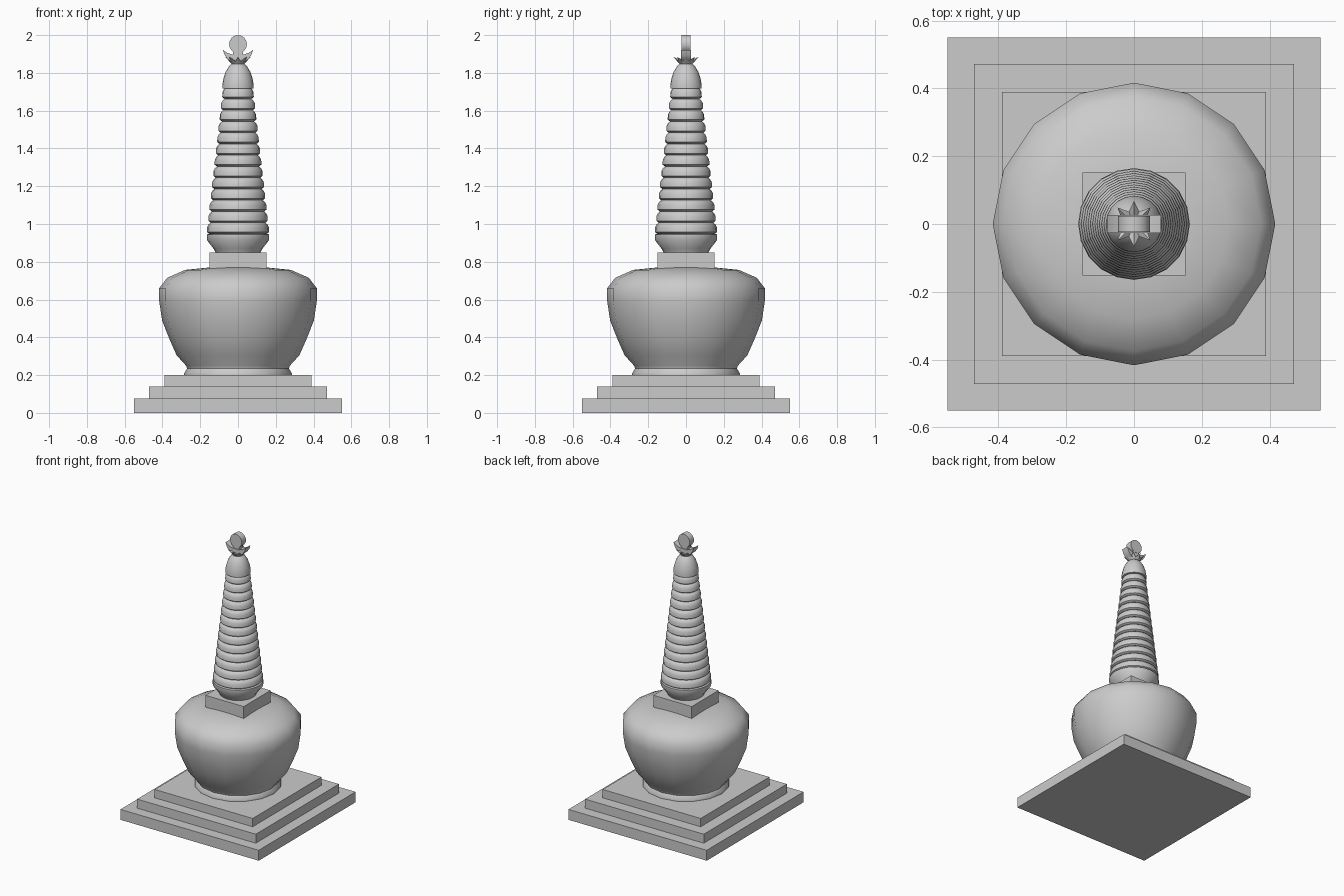
import bpy, bmesh, math

if "Cube" in bpy.data.objects:
    bpy.data.objects.remove(bpy.data.objects["Cube"])


def finish(name, bm, smooth=True):
    bmesh.ops.recalc_face_normals(bm, faces=bm.faces)
    me = bpy.data.meshes.new(name)
    bm.to_mesh(me)
    bm.free()
    ob = bpy.data.objects.new(name, me)
    bpy.context.collection.objects.link(ob)
    if smooth:
        bpy.ops.object.select_all(action='DESELECT')
        ob.select_set(True)
        bpy.context.view_layer.objects.active = ob
        bpy.ops.object.shade_smooth_by_angle(angle=math.radians(40))
    return ob


def box(name, half, z0, z1):
    bm = bmesh.new()
    bmesh.ops.create_cube(bm, size=1)
    for v in bm.verts:
        v.co = (v.co.x * 2 * half, v.co.y * 2 * half, z0 if v.co.z < 0 else z1)
    return finish(name, bm, False)


def lathe(name, profile, sides):
    bm = bmesh.new()
    rings = []
    for r, z in profile:
        rings.append([bm.verts.new((r * math.cos(2 * math.pi * i / sides),
                                    r * math.sin(2 * math.pi * i / sides), z))
                      for i in range(sides)])
    for a, b in zip(rings, rings[1:]):
        for i in range(sides):
            j = (i + 1) % sides
            bm.faces.new((a[i], a[j], b[j], b[i]))
    bm.faces.new(rings[0][::-1])
    bm.faces.new(rings[-1])
    return finish(name, bm)


def slab(name, outline, half_depth):
    # outline in x/z, extruded along y
    bm = bmesh.new()
    f = bm.faces.new([bm.verts.new((x, -half_depth, z)) for x, z in outline])
    ext = bmesh.ops.extrude_face_region(bm, geom=[f])
    for v in ext['geom']:
        if isinstance(v, bmesh.types.BMVert):
            v.co.y = half_depth
    return finish(name, bm)


# stepped square base
for i, (half, z0, z1) in enumerate([(0.55, 0, 0.075), (0.472, 0.075, 0.14), (0.39, 0.14, 0.2)]):
    box(f"base_step_{i + 1}", half, z0, z1)

# vase-shaped dome
lathe("dome", [(0.285, 0.2), (0.285, 0.21), (0.27, 0.235), (0.275, 0.25), (0.325, 0.305),
               (0.365, 0.395), (0.402, 0.49), (0.417, 0.59), (0.417, 0.66),
               (0.375, 0.715), (0.28, 0.757), (0.15, 0.77)], 16)

# square block and flared collar
box("neck_block", 0.152, 0.765, 0.85)
lathe("collar", [(0.12, 0.85), (0.13, 0.87), (0.165, 0.915), (0.165, 0.945), (0.14, 0.95)], 20)

# thirteen tapering spire rings
n, z_start, z_end = 13, 0.948, 1.722
pitch = (z_end - z_start) / n
for i in range(n):
    r = 0.164 - 0.0067 * i
    z = z_start + i * pitch
    lathe(f"spire_ring_{i + 1}", [(r - 0.012, z), (r, z + 0.15 * pitch),
                                  (r - 0.001, z + 0.6 * pitch),
                                  (r - 0.009, z + 0.85 * pitch), (r - 0.02, z + pitch)], 20)

# bell cap
lathe("bell_cap", [(0.083, 1.718), (0.083, 1.738), (0.077, 1.77), (0.066, 1.805),
                   (0.048, 1.835), (0.035, 1.846)], 20)

# eight-point petal cup
bm = bmesh.new()
bottom, rim = [], []
for i in range(16):
    a = 2 * math.pi * i / 16
    r, z = (0.068, 1.885) if i % 2 == 0 else (0.04, 1.86)
    bottom.append(bm.verts.new((0.025 * math.cos(a), 0.025 * math.sin(a), 1.838)))
    rim.append(bm.verts.new((r * math.cos(a), r * math.sin(a), z)))
centre = bm.verts.new((0, 0, 1.858))
for i in range(16):
    j = (i + 1) % 16
    bm.faces.new((bottom[i], bottom[j], rim[j], rim[i]))
    bm.faces.new((rim[i], rim[j], centre))
bm.faces.new(bottom[::-1])
finish("petal_cup", bm)

# crescent moon
half = [(0.03, 1.856), (0.055, 1.872), (0.07, 1.893), (0.08, 1.922), (0.055, 1.905), (0.025, 1.896)]
slab("crescent", half + [(-x, z) for x, z in reversed(half)], 0.027)

# sun disc
slab("sun_disc", [(0.047 * math.cos(2 * math.pi * i / 16), 1.952 + 0.048 * math.sin(2 * math.pi * i / 16))
                  for i in range(16)], 0.024)
slab("disc_stem", [(-0.026, 1.855), (0.026, 1.855), (0.026, 1.918), (-0.026, 1.918)], 0.022)
